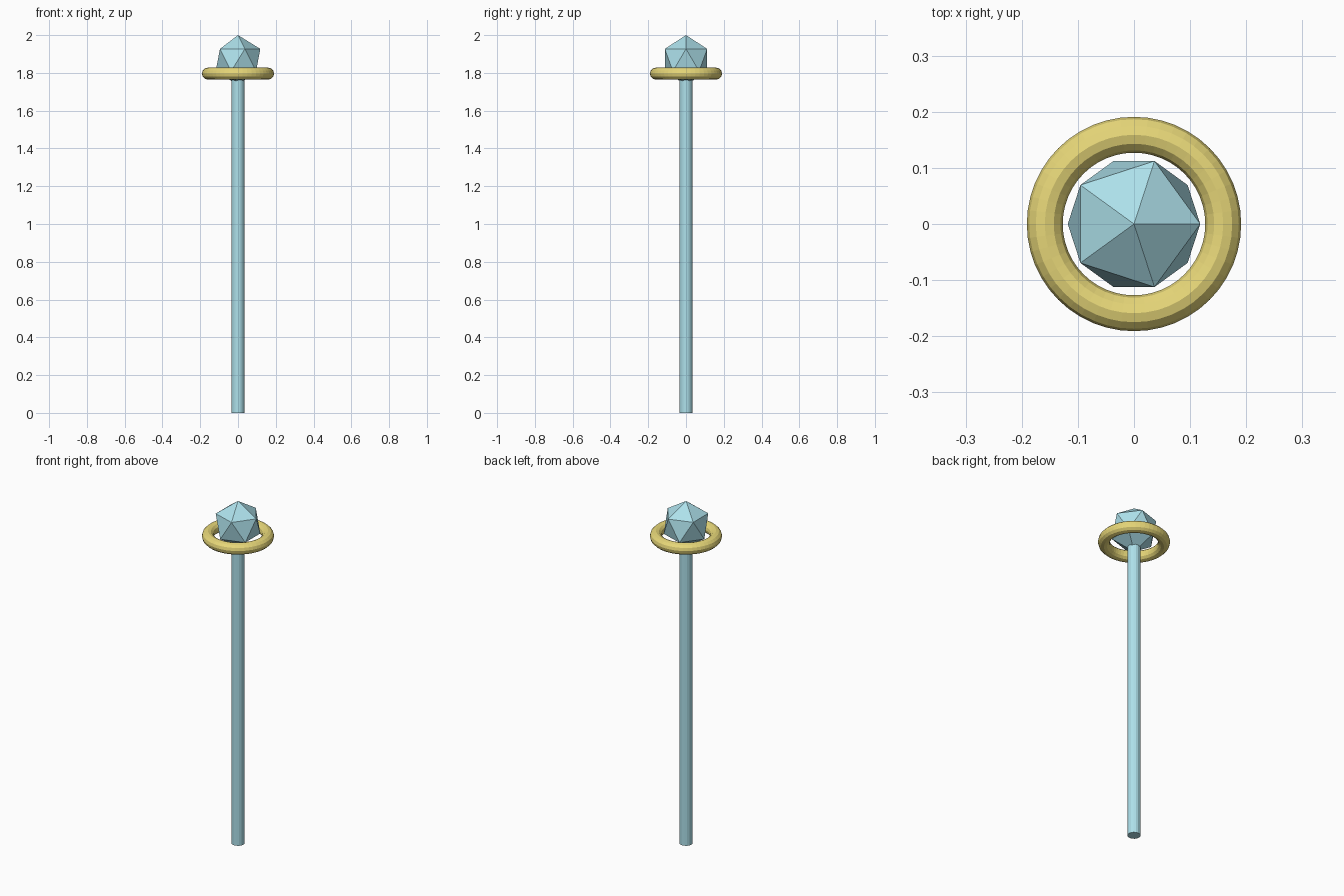
import bpy

if "Cube" in bpy.data.objects:
    bpy.data.objects.remove(bpy.data.objects["Cube"])


def finish(name, material):
    obj = bpy.context.object
    obj.name = name
    obj.data.materials.append(material)
    return obj


def colour(name, rgb):
    mat = bpy.data.materials.new(name)
    mat.diffuse_color = (*rgb, 1)
    mat.use_nodes = True
    mat.node_tree.nodes["Principled BSDF"].inputs["Base Color"].default_value = mat.diffuse_color
    return mat


ice = colour("pale_blue", (0.42, 0.75, 0.83))
gold = colour("gold", (0.80, 0.68, 0.19))

# Shaft, its top hidden inside the gem
shaft_top = 1.77
bpy.ops.mesh.primitive_cylinder_add(vertices=16, radius=0.035, depth=shaft_top,
                                    location=(0, 0, shaft_top / 2))
finish("shaft", ice)

# Faceted gem at the tip
gem_radius = 0.132
bpy.ops.mesh.primitive_ico_sphere_add(subdivisions=1, radius=gem_radius,
                                      location=(0, 0, 2 - gem_radius))
finish("gem", ice)

# Floating ring around the gem
bpy.ops.mesh.primitive_torus_add(major_segments=48, minor_segments=12,
                                 major_radius=0.159, minor_radius=0.032,
                                 location=(0, 0, 1.796))
finish("ring", gold)
